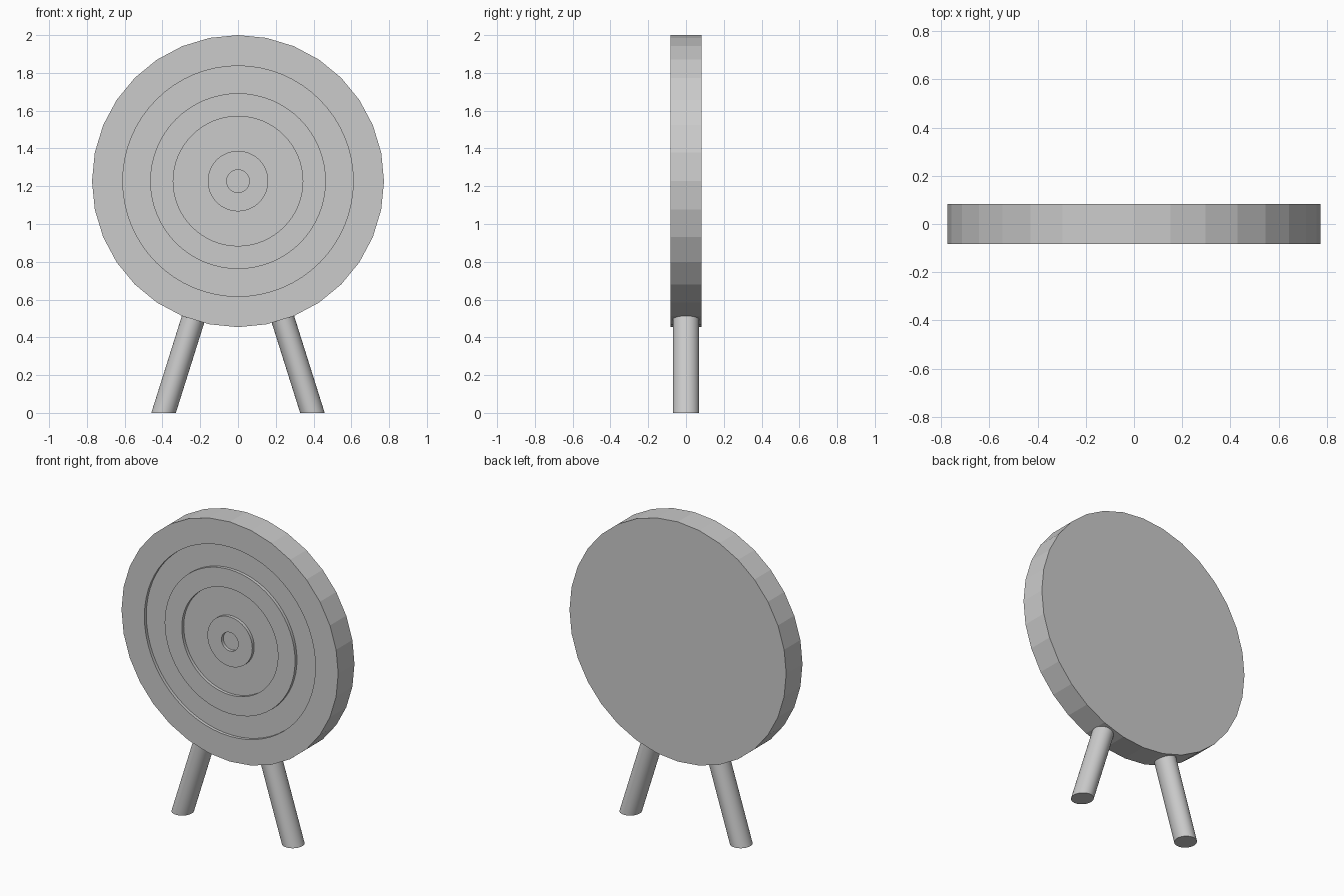
import bpy, bmesh
from math import cos, sin, pi

cube = bpy.data.objects.get("Cube")
if cube:
    bpy.data.objects.remove(cube)

grey = bpy.data.materials.new("plain grey")
grey.use_nodes = True
grey.diffuse_color = (0.6, 0.6, 0.6, 1)
grey.node_tree.nodes["Principled BSDF"].inputs["Base Color"].default_value = (0.6, 0.6, 0.6, 1)

CENTRE_Z = 1.227
RADIUS = 0.773
HALF = 0.083      # half thickness of the board
GROOVE = 0.02     # depth of the sunken rings
STEPS = 64


def loft(name, loops, smooth_bands):
    """Join equal loops of points into a capped solid."""
    bm = bmesh.new()
    rows = [[bm.verts.new(p) for p in loop] for loop in loops]
    for i, (a, b) in enumerate(zip(rows, rows[1:])):
        for j in range(len(a)):
            k = (j + 1) % len(a)
            bm.faces.new((a[j], a[k], b[k], b[j])).smooth = i in smooth_bands
    bm.faces.new(rows[0])
    bm.faces.new(rows[-1])
    bmesh.ops.recalc_face_normals(bm, faces=bm.faces)
    mesh = bpy.data.meshes.new(name)
    bm.to_mesh(mesh)
    bm.free()
    mesh.materials.append(grey)
    obj = bpy.data.objects.new(name, mesh)
    bpy.context.collection.objects.link(obj)
    return obj


def board_loop(radius, y, faceted=False):
    """Circle facing the front; the faceted one has half as many sides."""
    points = []
    for i in range(STEPS):
        a = 2 * pi * i / STEPS
        r = radius * cos(2 * pi / STEPS) if faceted and i % 2 else radius
        points.append((r * sin(a), y, CENTRE_Z + r * cos(a)))
    return points


# Round board: faceted rim, alternating sunken and raised rings on the front
loops = [board_loop(RADIUS, HALF, True), board_loop(RADIUS, -HALF, True)]
walls = set()
front, sunk = -HALF, -HALF + GROOVE
for radius in (0.61, 0.465, 0.343, 0.16, 0.06):
    walls.add(len(loops))
    loops += [board_loop(radius, front), board_loop(radius, sunk)]
    front, sunk = sunk, front
loft("target_board", loops, walls)


# Slanted legs cut level at the floor, running up into the board
def leg_loop(x, z):
    return [(x + 0.065 * cos(2 * pi * i / 32), 0.069 * sin(2 * pi * i / 32), z)
            for i in range(32)]


TOP = 0.6
for name, side in (("right_leg", -1), ("left_leg", 1)):
    foot = 0.394
    loft(name, [leg_loop(side * foot, 0), leg_loop(side * (foot - 0.315 * TOP), TOP)], {0})
